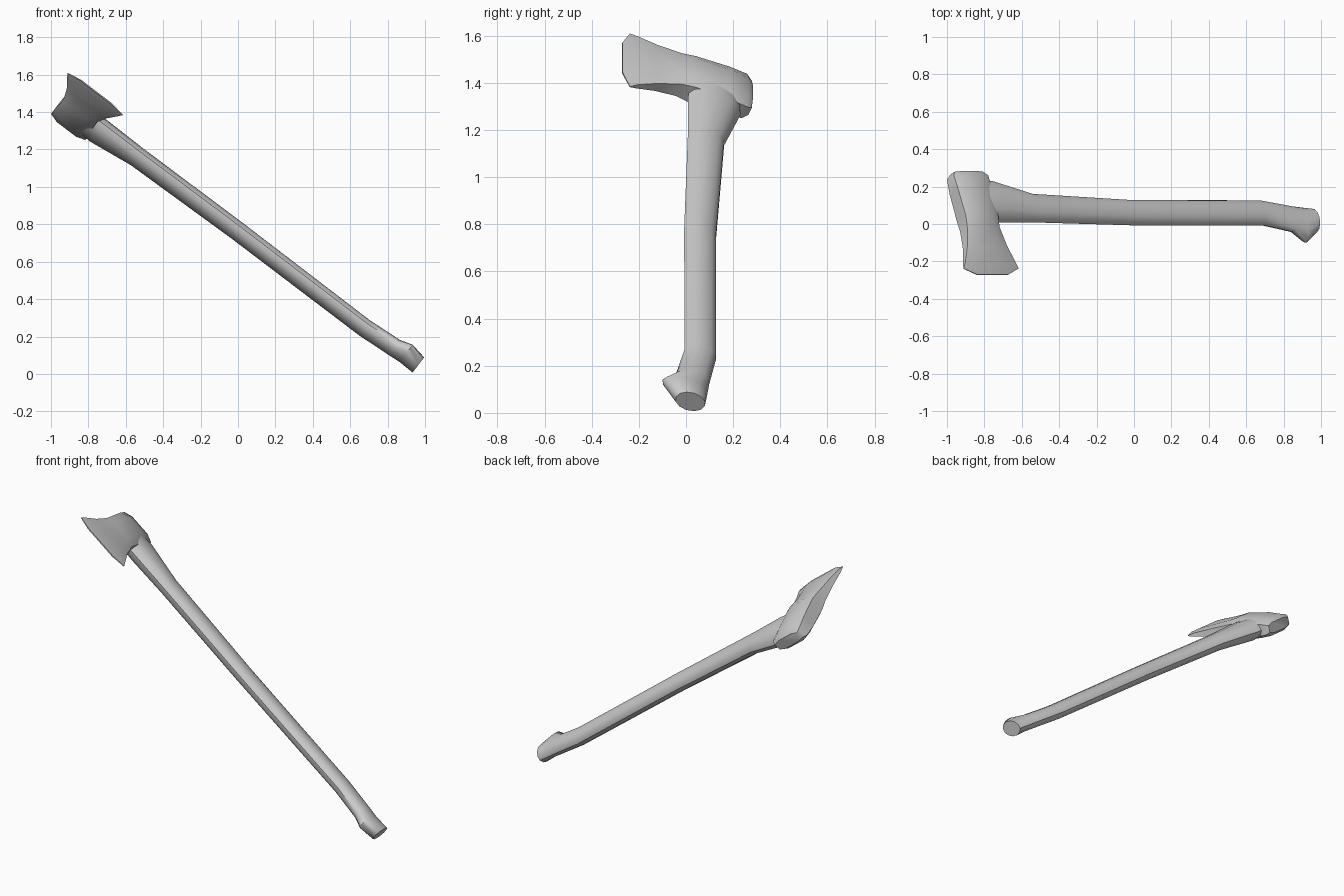
import bpy, bmesh, math
from mathutils import Vector

if "Cube" in bpy.data.objects:
    bpy.data.objects.remove(bpy.data.objects["Cube"])

# Tool frame: S runs up the handle, T points to the cutting edge, W is sideways
ORIGIN = Vector((0, 0.06, 0.762))
S = Vector((-0.795, 0, 0.606)).normalized()
N = Vector((0.606, 0, 0.795)).normalized()
ROLL = math.radians(22)
T = Vector((0, -1, 0)) * math.cos(ROLL) + N * math.sin(ROLL)
W = S.cross(T)

grey = bpy.data.materials.new("plain_grey")
grey.diffuse_color = (0.6, 0.6, 0.6, 1)
grey.use_nodes = True
grey.node_tree.nodes["Principled BSDF"].inputs["Base Color"].default_value = grey.diffuse_color


def place(s, t, w):
    return ORIGIN + S * s + T * t + W * w


def loft(name, rings, angle):
    """Skin a list of equal-length rings and cap both ends."""
    bm = bmesh.new()
    loops = [[bm.verts.new(place(*p)) for p in ring] for ring in rings]
    count = len(loops[0])
    for a, b in zip(loops, loops[1:]):
        for i in range(count):
            j = (i + 1) % count
            bm.faces.new((a[i], a[j], b[j], b[i]))
    bm.faces.new(loops[0])
    bm.faces.new(loops[-1])
    bmesh.ops.recalc_face_normals(bm, faces=bm.faces)
    mesh = bpy.data.meshes.new(name)
    bm.to_mesh(mesh)
    bm.free()
    mesh.materials.append(grey)
    obj = bpy.data.objects.new(name, mesh)
    bpy.context.collection.objects.link(obj)
    bpy.ops.object.select_all(action='DESELECT')
    obj.select_set(True)
    bpy.context.view_layer.objects.active = obj
    bpy.ops.object.shade_smooth_by_angle(angle=math.radians(angle))


# Handle: oval sections (along, centre offset, half depth, half width)
handle = [
    (-1.200, 0.045, 0.066, 0.048),   # butt
    (-1.110, 0.070, 0.103, 0.048),   # hooked knob
    (-1.040, 0.035, 0.076, 0.045),
    (-0.850, 0.000, 0.072, 0.045),   # bend
    (0.000, 0.000, 0.073, 0.047),
    (0.670, -0.027, 0.083, 0.050),
    (0.920, -0.065, 0.120, 0.063),   # swell under the head
    (1.080, -0.065, 0.115, 0.055),
]
SIDES = 12
rings = []
for s, t, a, b in handle:
    rings.append([(s, t + a * math.cos(k), b * math.sin(k))
                  for k in (2 * math.pi * i / SIDES for i in range(SIDES))])
loft("handle", rings, 45)

# Head: sections from poll to edge (offset, low end, high end, half width, bow)
head = [
    (-0.228, 0.965, 1.155, 0.032, 0),
    (-0.203, 0.945, 1.176, 0.050, 0),
    (-0.120, 0.948, 1.176, 0.062, 0),
    (0.035, 0.952, 1.170, 0.066, 0),
    (0.095, 0.955, 1.172, 0.052, 0),
    (0.200, 0.925, 1.192, 0.033, 0.01),
    (0.290, 0.885, 1.224, 0.016, 0.025),
    (0.322, 0.868, 1.238, 0.003, 0.035),   # cutting edge
]
COLUMNS = [(0, 0.65, 0), (0.22, 1, 1), (0.78, 1, 1), (1, 0.65, 0)]
rings = []
for t, low, high, hw, bow in head:
    side = [(low + (high - low) * q, t + bow * k, hw * f) for q, f, k in COLUMNS]
    rings.append(side + [(s, tt, -w) for s, tt, w in reversed(side)])
loft("axe_head", rings, 50)
